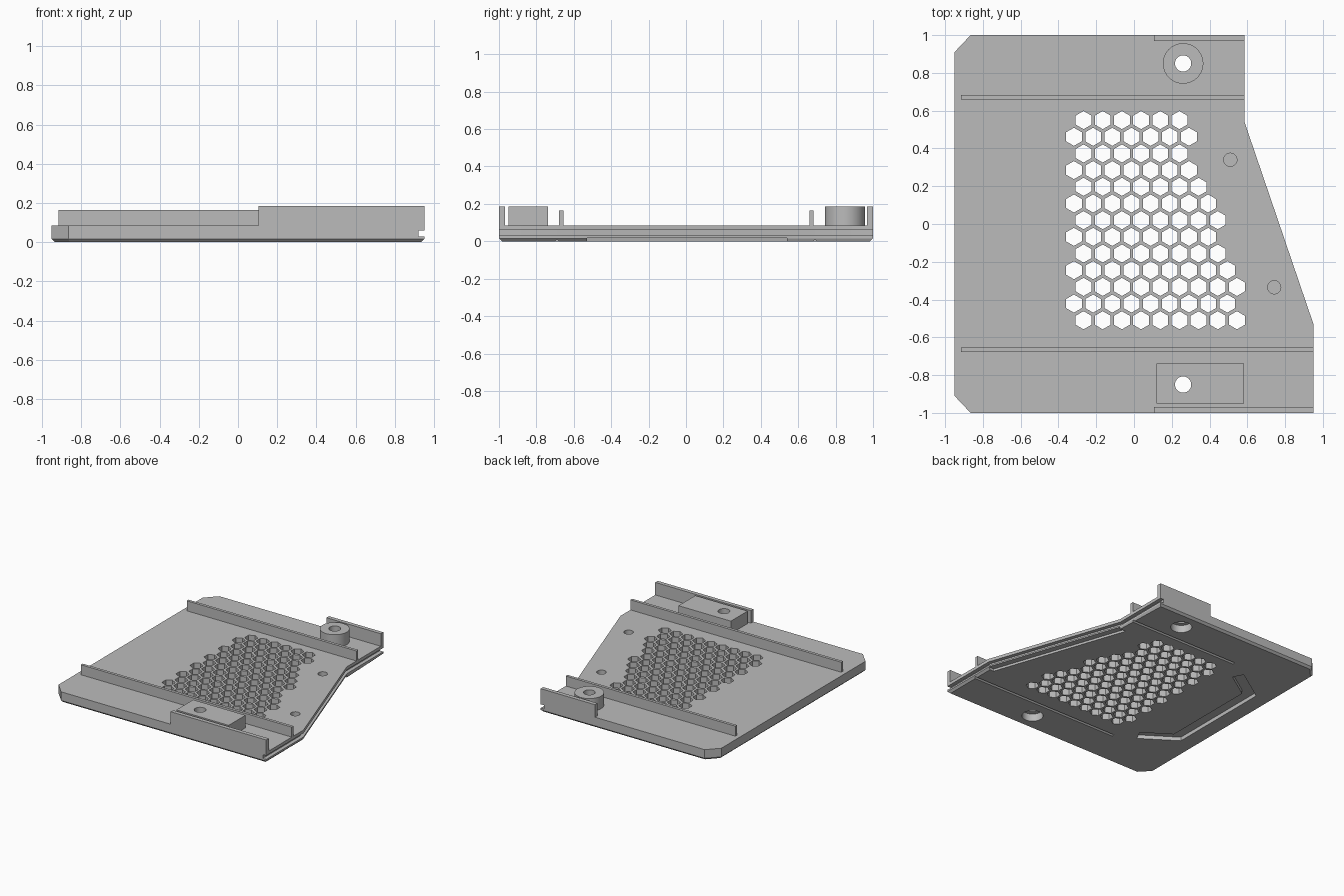
import bpy
import bmesh
import math

if "Cube" in bpy.data.objects:
    bpy.data.objects.remove(bpy.data.objects["Cube"])

grey = bpy.data.materials.new("plain_grey")
grey.use_nodes = True
grey.diffuse_color = (0.5, 0.5, 0.5, 1)
grey.node_tree.nodes["Principled BSDF"].inputs["Base Color"].default_value = (0.5, 0.5, 0.5, 1)


def prisms(name, outlines, z0, z1):
    """One object holding an upright prism for each outline."""
    bm = bmesh.new()
    for pts in outlines:
        base = bm.faces.new([bm.verts.new((x, y, z0)) for x, y in pts])
        ext = bmesh.ops.extrude_face_region(bm, geom=[base], use_keep_orig=True)
        for v in ext["geom"]:
            if isinstance(v, bmesh.types.BMVert):
                v.co.z = z1
    bmesh.ops.recalc_face_normals(bm, faces=bm.faces)
    mesh = bpy.data.meshes.new(name)
    bm.to_mesh(mesh)
    bm.free()
    mesh.materials.append(grey)
    obj = bpy.data.objects.new(name, mesh)
    bpy.context.collection.objects.link(obj)
    return obj


def ngon(x, y, r, sides, turn=0.0):
    angles = [turn + math.tau * i / sides for i in range(sides)]
    return [(x + r * math.cos(a), y + r * math.sin(a)) for a in angles]


def rect(x0, x1, y0, y1):
    return [(x0, y0), (x1, y0), (x1, y1), (x0, y1)]


def activate(obj):
    bpy.ops.object.select_all(action="DESELECT")
    obj.select_set(True)
    bpy.context.view_layer.objects.active = obj


def cut(target, cutter):
    activate(target)
    mod = target.modifiers.new("cut", "BOOLEAN")
    mod.operation, mod.solver, mod.object = "DIFFERENCE", "EXACT", cutter
    bpy.ops.object.modifier_apply(modifier=mod.name)
    bpy.data.objects.remove(cutter)


TOP, TALL = 0.085, 0.185
HOLE_X, HOLE_Y = 0.26, 0.85

# Base plate with a chamfered underside, except along the slanted edge
plate = prisms("base_plate", [[(-0.95, -0.91), (-0.865, -1), (0.95, -1), (0.95, -0.53),
                               (0.585, 0.54), (0.585, 1), (-0.865, 1), (-0.95, 0.91)]], 0, TOP)
bm = bmesh.new()
bm.from_mesh(plate.data)
rim = []
for e in bm.edges:
    a, b = (v.co for v in e.verts)
    slanted = abs(a.x - b.x) > 0.2 and abs(a.y - b.y) > 0.2
    if max(a.z, b.z) < 0.001 and not slanted:
        rim.append(e)
bmesh.ops.bevel(bm, geom=rim, offset=0.016, segments=1, affect="EDGES")
bm.to_mesh(plate.data)
bm.free()

# Slot along the right side, and undercut below the slanted edge
cut(plate, prisms("slot", [[(0.92, -1.1), (0.92, -0.535), (0.555, 0.535),
                            (0.555, 1.1), (1.2, 1.1), (1.2, -1.1)]], 0.03, 0.06))
cut(plate, prisms("undercut", [[(0.9, -0.53), (1.0, -0.53), (0.8, 0.54), (0.535, 0.54)]],
                  -0.1, 0.018))

# Honeycomb vent
row_counts = [6, 7, 6, 7, 7, 8, 8, 8, 8, 9, 9, 9, 9]
cells = []
for row, count in enumerate(row_counts):
    start = -0.318 if row % 2 else -0.267
    for i in range(count):
        cells.append(ngon(start + 0.1015 * i, 0.55 - 0.0883 * row, 0.048, 6, math.pi / 6))
cut(plate, prisms("vent", cells, -0.1, 0.3))

# Blind holes near the slanted edge
cut(plate, prisms("blind_holes", [ngon(0.51, 0.34, 0.035, 32),
                                  ngon(0.742, -0.335, 0.035, 32)], 0.03, 0.3))

# C-shaped channel in the underside
cut(plate, prisms("channel", [[(-0.5, -0.53), (-0.54, -0.61), (-0.81, -0.43), (-0.81, 0.43),
                               (-0.54, 0.61), (-0.5, 0.53), (-0.71, 0.39), (-0.71, -0.39)]],
                  -0.1, 0.03))

# Thin V grooves in the underside
for side in (-1, 1):
    bpy.ops.mesh.primitive_cube_add(size=1, location=(0.31, side * 0.69, 0),
                                    rotation=(math.pi / 4, 0, 0), scale=(1.38, 0.016, 0.016))
    cut(plate, bpy.context.object)

# Raised rails and edge walls
rail_back = prisms("back_rail", [rect(-0.915, 0.585, 0.66, 0.683)], TOP, 0.165)
rail_front = prisms("front_rail", [rect(-0.915, 0.95, -0.678, -0.655)], TOP, 0.165)
wall_back = prisms("back_wall", [rect(0.105, 0.585, 0.968, 1)], TOP, TALL)
wall_front = prisms("front_wall", [rect(0.105, 0.95, -1, -0.968)], TOP, TALL)

# Screw mounts: a round boss at the back and a block at the front
boss = prisms("round_boss", [ngon(HOLE_X, HOLE_Y, 0.107, 64)], TOP, TALL)
block = prisms("mount_block", [rect(0.12, 0.583, -0.95, -0.738)], TOP, TALL)

# Screw holes with counterbores below
for side, mount in ((1, boss), (-1, block)):
    for part in (plate, mount):
        cut(part, prisms("screw_hole", [ngon(HOLE_X, side * HOLE_Y, 0.043, 40)], -0.1, 0.3))
    cut(plate, prisms("counterbore", [ngon(HOLE_X, side * HOLE_Y, 0.078, 40)], -0.1, 0.06))

for part in (plate, boss, block):
    activate(part)
    bpy.ops.object.shade_smooth_by_angle(angle=math.radians(25))
